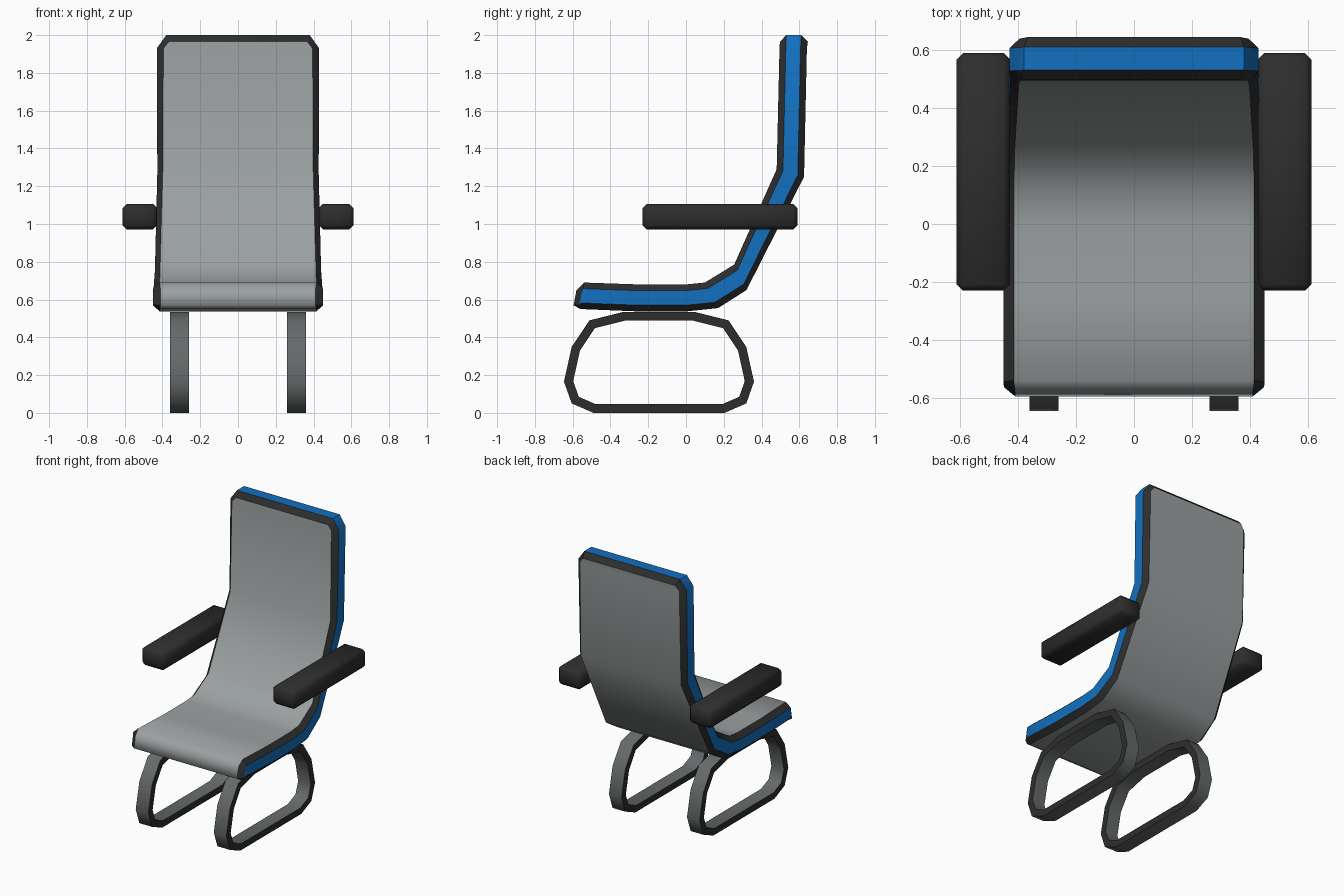
import bpy, bmesh
from mathutils import Vector

if "Cube" in bpy.data.objects:
    bpy.data.objects.remove(bpy.data.objects["Cube"])


def mat(name, col):
    m = bpy.data.materials.new(name)
    m.diffuse_color = (*col, 1)
    m.use_nodes = True
    m.node_tree.nodes["Principled BSDF"].inputs["Base Color"].default_value = m.diffuse_color
    return m


GREY = mat("light grey", (0.33, 0.355, 0.355))
BLACK = mat("black", (0.027, 0.027, 0.027))
BLUE = mat("blue", (0.006, 0.16, 0.52))
LEG = mat("dark grey", (0.13, 0.142, 0.142))


def finish(bm, name, mats, limit=0.65):
    """Smooth faces, keep edges sharp at colour borders and hard corners."""
    bmesh.ops.recalc_face_normals(bm, faces=bm.faces[:])
    for f in bm.faces:
        f.smooth = True
    for e in bm.edges:
        if len(e.link_faces) == 2:
            a, b = e.link_faces
            hard = a.material_index != 0 and e.calc_face_angle() > limit
            e.smooth = not (a.material_index != b.material_index or hard)
    me = bpy.data.meshes.new(name)
    bm.to_mesh(me)
    bm.free()
    for m in mats:
        me.materials.append(m)
    ob = bpy.data.objects.new(name, me)
    bpy.context.collection.objects.link(ob)
    return ob


# Seat shell: front y,z | back y,z | cushion half width | rim half width
stations = [
    (-.58, .65, -.595, .57, .41, .447),
    (-.54, .69, -.56, .55, .415, .45),
    (-.25, .68, -.25, .537, .415, .45),
    (0, .68, 0, .537, .415, .45),
    (.10, .69, .17, .555, .415, .447),
    (.255, .785, .32, .65, .412, .44),
    (.48, 1.29, .625, 1.25, .398, .427),
    (.495, 1.93, .64, 1.93, .395, .43),
    (.497, 1.965, .645, 1.965, .367, .38),
]
bm = bmesh.new()
rings = []
last = len(stations) - 1
for i, (fy, fz, by, bz, wc, wr) in enumerate(stations):
    f, b = Vector((fy, fz)), Vector((by, bz))
    t = 0 if i == 0 else .23
    shift = Vector((.03, 0)) if i == 0 else Vector((0, .035 if i == last else 0))
    rf, rb = f.lerp(b, t) + shift, b.lerp(f, t) + shift
    right = [(f, wc), (rf, wr), (rb, wr), (b, wc)]
    pts = right + [(p, -w) for p, w in reversed(right)]
    rings.append([bm.verts.new((w, p.x, p.y)) for p, w in pts])
colours = [1, 2, 1, 0, 1, 2, 1, 0]
for a, b in zip(rings, rings[1:]):
    for k in range(8):
        j = (k + 1) % 8
        bm.faces.new((a[k], a[j], b[j], b[k])).material_index = colours[k]
# Top edge strips, grey front end and its small side corners
top, end = rings[-1], rings[0]
for k, c in enumerate((1, 2, 1)):
    bm.faces.new((top[k], top[k + 1], top[6 - k], top[7 - k])).material_index = c
bm.faces.new((end[0], end[3], end[4], end[7])).material_index = 0
bm.faces.new(end[0:4]).material_index = 1
bm.faces.new(end[4:8]).material_index = 1
finish(bm, "seat_shell", [GREY, BLACK, BLUE])

# Loop legs: half outline (offset from the loop centre, z), mirrored in y
CY = -.143
half = [(.347, 0), (.462, .05), (.503, .165), (.462, .35), (.368, .49), (.187, .535)]
outer = [Vector(p) for p in half] + [Vector((-y, z)) for y, z in reversed(half)]


def inset(pts, d):
    out = []
    for i, p in enumerate(pts):
        u = (p - pts[i - 1]).normalized()
        v = (pts[(i + 1) % len(pts)] - p).normalized()
        n1, n2 = Vector((-u.y, u.x)), Vector((-v.y, v.x))
        out.append(p + (n1 + n2) * d / (1 + n1.dot(n2)))
    return out


inner = inset(outer, .047)
for side, s in (("left", -1), ("right", 1)):
    bm = bmesh.new()
    x0, x1 = s * .31 - .05, s * .31 + .05
    loops = [[bm.verts.new((x, CY + p.x, p.y)) for p in pts]
             for pts, x in ((outer, x0), (outer, x1), (inner, x1), (inner, x0))]
    n = len(outer)
    for k in range(4):
        a, b = loops[k], loops[(k + 1) % 4]
        for i in range(n):
            j = (i + 1) % n
            bm.faces.new((a[i], a[j], b[j], b[i])).material_index = k % 2
    finish(bm, side + "_leg_loop", [LEG, BLACK])

    # Armrest: chamfered block
    bm = bmesh.new()
    bmesh.ops.create_cube(bm, size=1)
    for v in bm.verts:
        v.co = (s * .52 + v.co.x * .184, .18 + v.co.y * .82, 1.039 + v.co.z * .134)
    bmesh.ops.bevel(bm, geom=bm.edges[:], offset=.022, segments=1, affect='EDGES')
    finish(bm, side + "_armrest", [BLACK])
